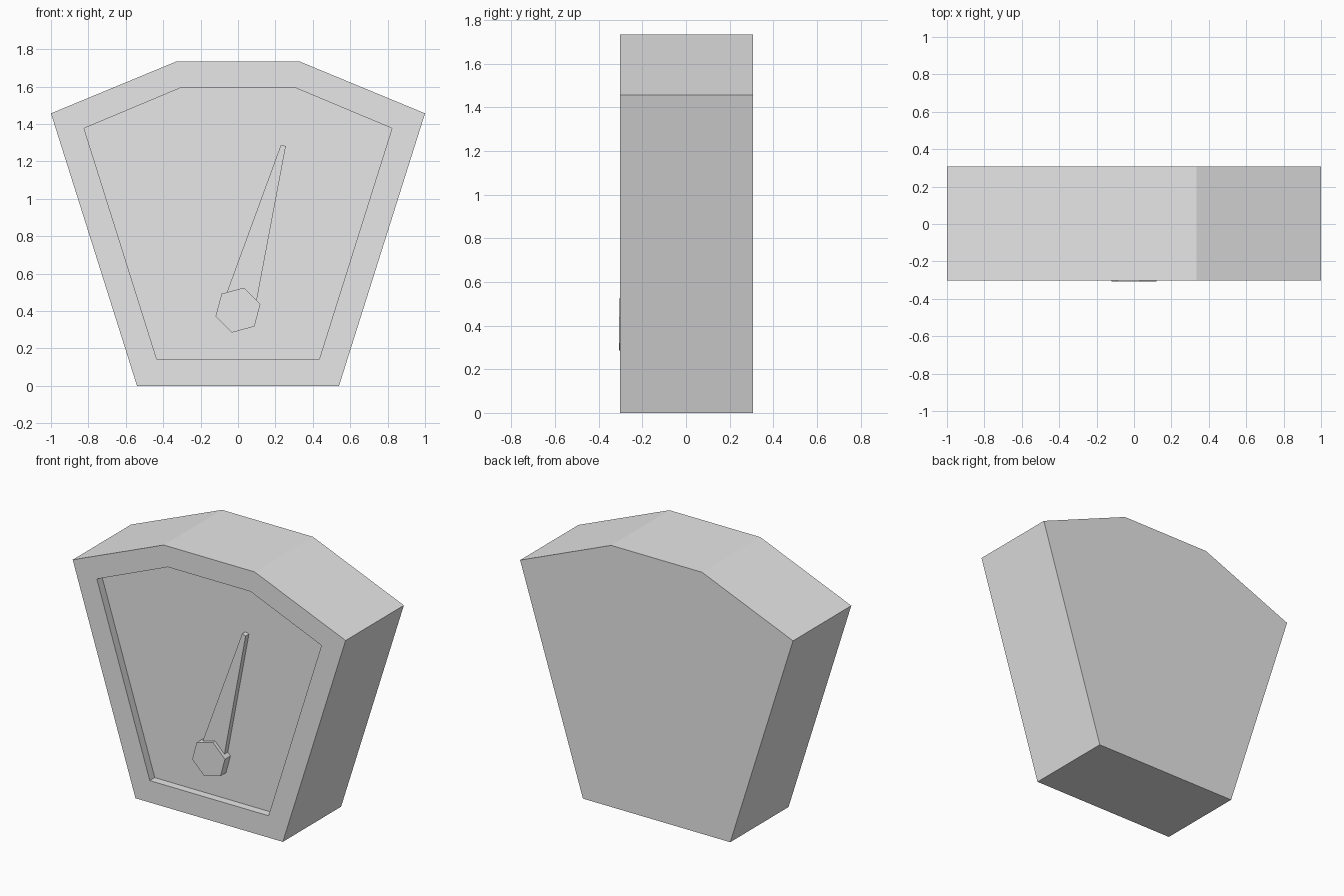
import bpy, bmesh, math
from mathutils import Vector

cube = bpy.data.objects.get("Cube")
if cube:
    bpy.data.objects.remove(cube, do_unlink=True)

grey = bpy.data.materials.new("light_grey")
grey.use_nodes = True
grey.diffuse_color = (0.8, 0.8, 0.8, 1)
grey.node_tree.nodes["Principled BSDF"].inputs["Base Color"].default_value = (0.8, 0.8, 0.8, 1)

BACK, FRONT, FLOOR = 0.308, -0.302, -0.25
PIVOT = Vector((0, 0.405))


def mirrored(half):
    """Close a right-hand (x, z) outline across x = 0."""
    return half + [(-x, z) for x, z in reversed(half)]


def loft(name, rings):
    """Bridge successive (outline, y) rings and cap both ends."""
    bm = bmesh.new()
    loops = [[bm.verts.new((x, y, z)) for x, z in outline] for outline, y in rings]
    for a, b in zip(loops, loops[1:]):
        for i in range(len(a)):
            j = (i + 1) % len(a)
            bm.faces.new((a[i], a[j], b[j], b[i]))
    bm.faces.new(loops[0])
    bm.faces.new(loops[-1])
    bmesh.ops.recalc_face_normals(bm, faces=bm.faces)
    mesh = bpy.data.meshes.new(name)
    bm.to_mesh(mesh)
    bm.free()
    mesh.materials.append(grey)
    obj = bpy.data.objects.new(name, mesh)
    bpy.context.collection.objects.link(obj)
    return obj


# Housing with a recessed dial face
outer = mirrored([(0.54, 0), (1.0, 1.457), (0.333, 1.733)])
inner = mirrored([(0.435, 0.145), (0.823, 1.377), (0.303, 1.595)])
loft("gauge_housing", [(outer, BACK), (outer, FRONT), (inner, FRONT), (inner, FLOOR)])

# Tapered needle running from the pivot
along = Vector((0.2425, 0.88)).normalized()
across = Vector((along.y, -along.x))
tip = PIVOT + along * 0.913
needle = [PIVOT - across * 0.089, PIVOT + across * 0.089,
          tip + across * 0.0135, tip - across * 0.0135]
loft("needle", [(needle, FLOOR), (needle, FLOOR - 0.035)])

# Hexagonal hub over the needle base
hub = [PIVOT + 0.124 * Vector((math.cos(a), math.sin(a)))
       for a in (math.radians(75 + 60 * i) for i in range(6))]
loft("needle_hub", [(hub, FLOOR), (hub, -0.308)])
